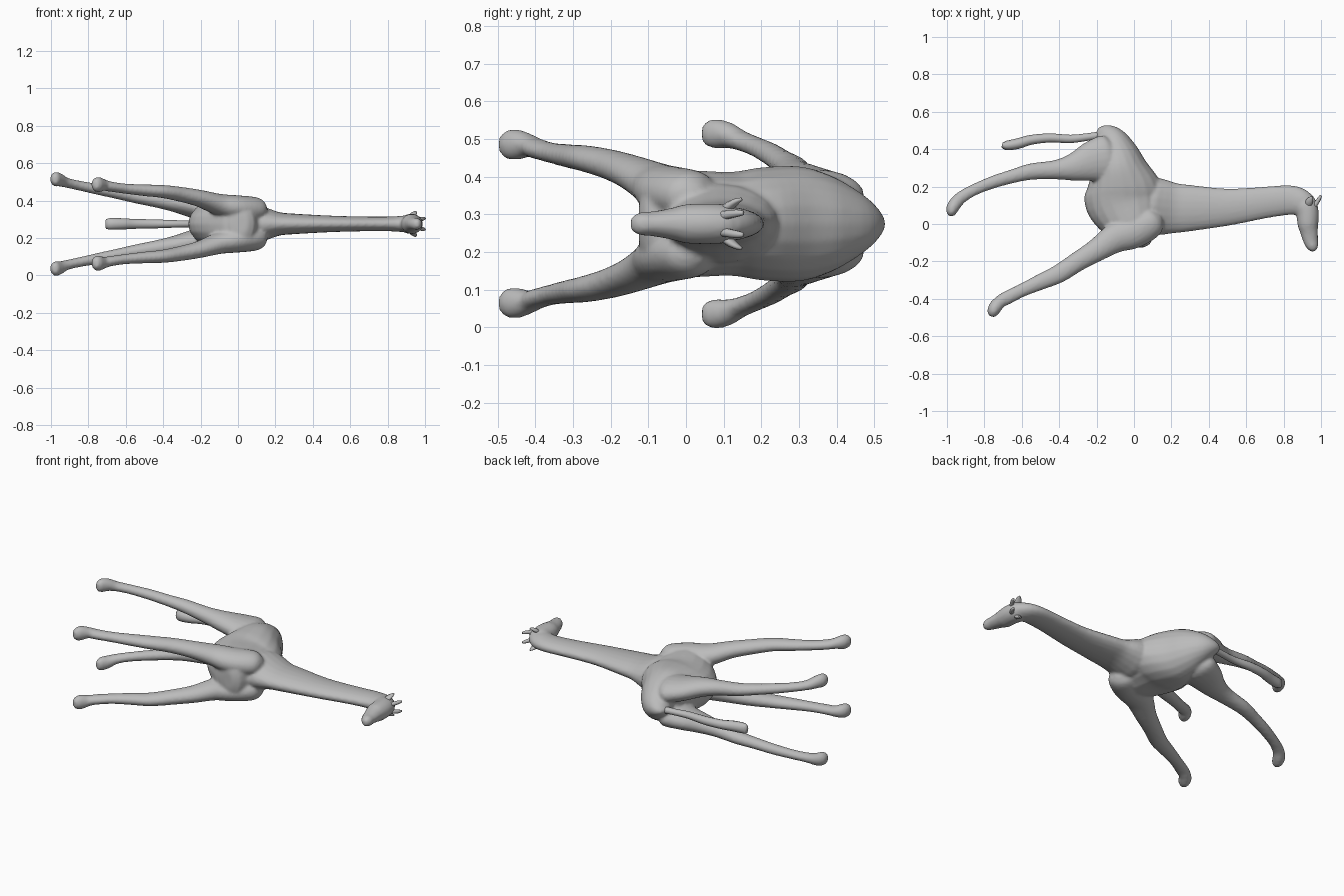
import bpy, bmesh, math
from mathutils import Vector

MID = 0.275   # lateral mirror plane (the animal lies on its side)

coat = bpy.data.materials.new("grey_coat")
coat.diffuse_color = (0.5, 0.5, 0.5, 1)


def spline(rows, steps=4):
    """Catmull-Rom through rows of (x, y, z, radius in plane, radius across)."""
    pts = [Vector(r) for r in rows]
    pts = [2 * pts[0] - pts[1]] + pts + [2 * pts[-1] - pts[-2]]
    out = []
    for a, b, c, d in zip(pts, pts[1:], pts[2:], pts[3:]):
        for i in range(steps):
            t = i / steps
            out.append(0.5 * (2 * b + (c - a) * t + (2 * a - 5 * b + 4 * c - d) * t * t
                              + (3 * b - a - 3 * c + d) * t ** 3))
    return out + [pts[-2]]


def loft(bm, rows, mirror=False, sides=20):
    """Closed tube with elliptical sections."""
    if mirror:
        rows = [(x, y, 2 * MID - z, a, b) for x, y, z, a, b in rows]
    path = spline(rows)
    rings = []
    for i, p in enumerate(path):
        t = path[min(i + 1, len(path) - 1)] - path[max(i - 1, 0)]
        t = Vector(t[:3]).normalized()
        n = Vector((-t.y, t.x, 0)).normalized()
        w = t.cross(n)
        c = Vector(p[:3])
        rings.append([bm.verts.new(c + n * max(p[3], .004) * math.cos(k * math.tau / sides)
                                   + w * max(p[4], .004) * math.sin(k * math.tau / sides))
                      for k in range(sides)])
    for r, s in zip(rings, rings[1:]):
        for k in range(sides):
            j = (k + 1) % sides
            bm.faces.new((r[k], r[j], s[j], s[k]))
    bm.faces.new(rings[0][::-1])
    bm.faces.new(rings[-1])


def finish(bm, name, voxel=None):
    bmesh.ops.recalc_face_normals(bm, faces=bm.faces)
    me = bpy.data.meshes.new(name)
    bm.to_mesh(me)
    bm.free()
    ob = bpy.data.objects.new(name, me)
    bpy.context.collection.objects.link(ob)
    me.materials.append(coat)
    me.polygons.foreach_set("use_smooth", [True] * len(me.polygons))
    if voxel:
        m = ob.modifiers.new("blend", 'REMESH')
        m.mode, m.voxel_size, m.use_smooth_shade = 'VOXEL', voxel, True
        s = ob.modifiers.new("soften", 'SMOOTH')
        s.factor, s.iterations = 0.5, 4
    return ob


def mid(rows):
    return [(x, y, MID, a, b) for x, y, a, b in rows]


torso = mid([(.015, -.125, .03, .05), (.015, -.115, .06, .09), (.012, -.085, .095, .13),
             (-.01, 0, .16, .142), (-.05, .12, .21, .138), (-.06, .2, .2, .15),
             (-.08, .3, .15, .153), (-.1, .38, .12, .13), (-.125, .44, .09, .092),
             (-.17, .48, .06, .045), (-.2, .495, .02, .01)])
neck = mid([(.02, .1, .12, .1), (.1, .095, .15, .105), (.15, .09, .15, .088),
            (.22, .085, .135, .063), (.3, .085, .125, .055), (.5, .09, .1, .044),
            (.7, .115, .085, .039), (.83, .128, .08, .04), (.9, .115, .07, .045),
            (.95, .1, .045, .035)])
head = mid([(.905, .15, .03, .03), (.915, .11, .06, .05), (.928, .06, .06, .054),
            (.93, 0, .056, .052), (.936, -.04, .048, .042), (.945, -.09, .04, .033),
            (.957, -.125, .03, .03), (.965, -.145, .012, .016)])
front_leg = [(.14, .04, .345, .03, .03), (.1, .015, .35, .08, .065), (0, -.04, .36, .09, .068),
             (-.1, -.075, .378, .08, .058), (-.2, -.14, .41, .062, .046),
             (-.3, -.2, .432, .053, .04), (-.4, -.265, .448, .05, .035),
             (-.5, -.31, .455, .043, .031), (-.6, -.355, .463, .036, .027),
             (-.68, -.395, .474, .037, .027), (-.715, -.415, .482, .034, .03),
             (-.742, -.445, .485, .036, .04), (-.755, -.475, .485, .03, .038),
             (-.76, -.495, .485, .015, .02)]
hind_leg = [(-.08, .36, .34, .05, .04), (-.14, .35, .345, .125, .07),
            (-.22, .335, .362, .112, .062), (-.32, .305, .385, .076, .052),
            (-.42, .29, .402, .052, .043), (-.55, .28, .422, .044, .036),
            (-.65, .255, .44, .037, .031), (-.75, .225, .46, .034, .029),
            (-.85, .185, .48, .031, .026), (-.92, .145, .496, .033, .027),
            (-.955, .11, .51, .035, .035), (-.972, .08, .514, .033, .039),
            (-.976, .055, .514, .024, .033), (-.976, .042, .514, .012, .018)]

# Torso, neck, head and four legs blended into one skin
bm = bmesh.new()
for rows in (torso, neck, head):
    loft(bm, rows)
for side in (False, True):
    loft(bm, front_leg, side)
    loft(bm, hind_leg, side)
finish(bm, "body", 0.009)

# Tail with a broad flat tuft
bm = bmesh.new()
loft(bm, mid([(-.18, .475, .02, .02), (-.25, .465, .02, .018), (-.34, .455, .022, .02),
              (-.45, .46, .024, .024), (-.55, .45, .026, .026), (-.62, .43, .028, .03),
              (-.68, .42, .025, .031), (-.705, .425, .014, .026)]), sides=12)
finish(bm, "tail")

# Paired horns and ears
for label, side in (("left", False), ("right", True)):
    bm = bmesh.new()
    loft(bm, [(.94, .075, .29, .018, .016), (.97, .105, .298, .013, .012),
              (.99, .135, .303, .01, .01), (.999, .152, .304, .006, .006)], side, 10)
    finish(bm, label + "_horn")
    bm = bmesh.new()
    loft(bm, [(.925, .085, .3, .014, .012), (.935, .115, .322, .02, .012),
              (.945, .135, .335, .014, .008), (.95, .148, .341, .004, .004)], side, 10)
    finish(bm, label + "_ear")
